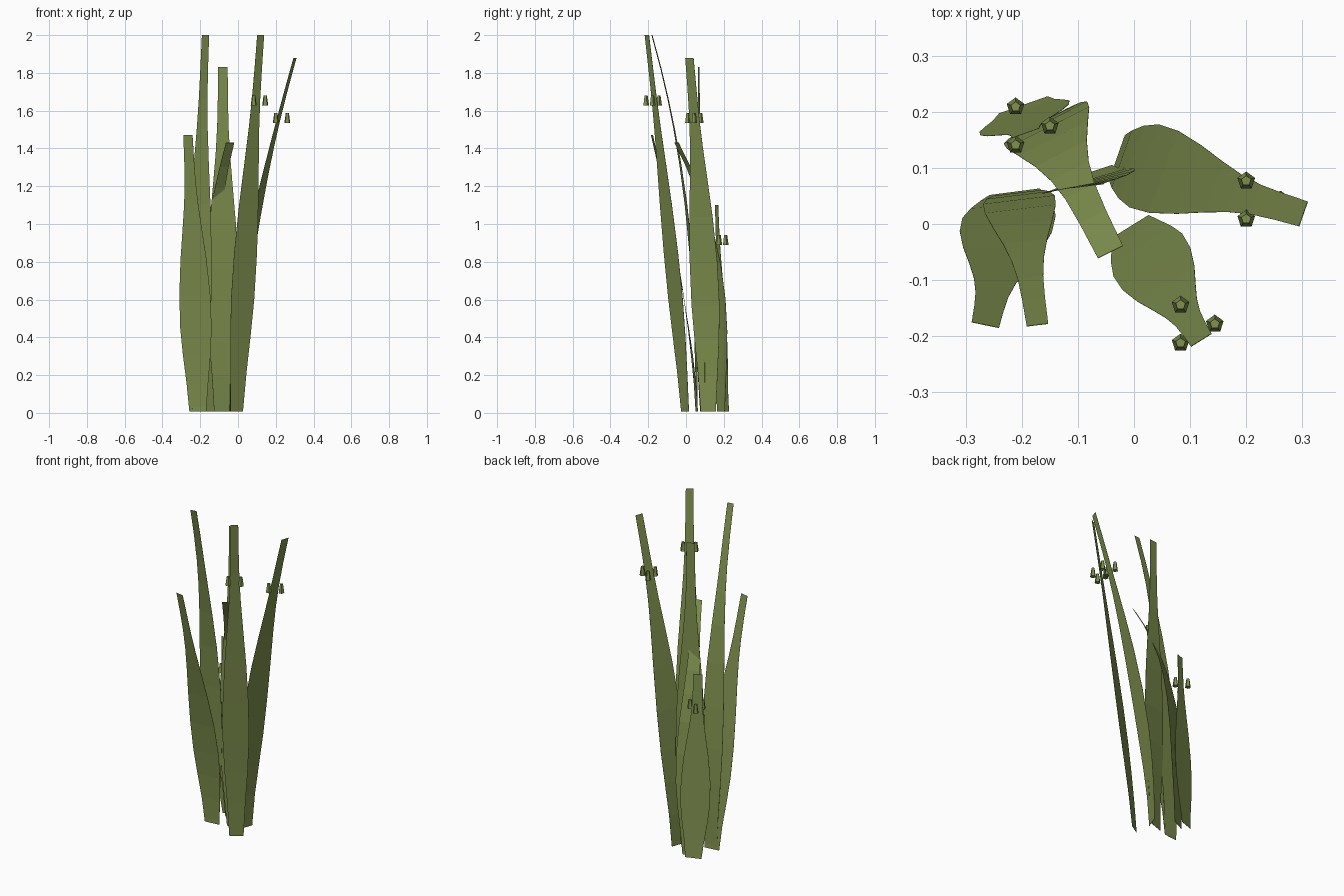
import bpy, bmesh
from mathutils import Vector

old = bpy.data.objects.get("Cube")
if old:
    bpy.data.objects.remove(old, do_unlink=True)

green = bpy.data.materials.new("leaf_green")
green.use_nodes = True
colour = (0.215, 0.282, 0.078, 1)
green.diffuse_color = colour
green.node_tree.nodes["Principled BSDF"].inputs["Base Color"].default_value = colour

# Blade outline: (fraction of height, width)
OUTLINE = [(0, .085), (.1, .108), (.2, .137), (.3, .157), (.42, .155), (.55, .13),
           (.66, .097), (.75, .071), (.83, .056), (.91, .05), (1, .047)]


def finish(bm, name):
    mesh = bpy.data.meshes.new(name)
    bm.to_mesh(mesh)
    bm.free()
    mesh.materials.append(green)
    obj = bpy.data.objects.new(name, mesh)
    bpy.context.collection.objects.link(obj)
    return obj


def blade(name, base, tip, height, bend, across, scale=1.0, across_tip=None):
    """Flat leaf that leans from base to tip, bending more with a higher power."""
    bm = bmesh.new()
    side_base = Vector((*across, 0))
    side_tip = Vector((*(across_tip or across), 0))
    base, tip = Vector((*base, 0)), Vector((*tip, 0))
    previous = None
    for t, width in OUTLINE:
        centre = base.lerp(tip, t ** bend)
        centre.z = 0.008 + (height - 0.008) * t
        half = side_base.lerp(side_tip, t).normalized() * width * scale / 2
        row = [bm.verts.new(centre - half), bm.verts.new(centre + half)]
        if previous:
            bm.faces.new((previous[0], previous[1], row[1], row[0]))
        previous = row
    obj = finish(bm, name)
    thick = obj.modifiers.new("thickness", "SOLIDIFY")
    thick.thickness = 0.001
    thick.offset = 0


def buds(name, x, y, z):
    """Three small five-sided buds around a stem."""
    for i, (dx, dy) in enumerate([(0, .034), (0, -.034), (.061, 0)]):
        bm = bmesh.new()
        bmesh.ops.create_cone(bm, cap_ends=True, segments=5,
                              radius1=.0165, radius2=.009, depth=.053)
        bmesh.ops.translate(bm, verts=bm.verts, vec=(x + dx, y + dy, z))
        finish(bm, f"{name}_{i + 1}")


# Leaves
blade("front_leaf", (-.007, -.005), (.12, -.207), 2.0, 1.15, (.85, .53), .92)
blade("left_leaf", (-.03, .118), (.302, .018), 1.88, 1.6, (.33, .94))
blade("right_short_leaf", (-.213, .057), (-.265, -.18), 1.47, 1.4, (.99, .13), 1.06, (.98, -.2))
blade("right_tall_leaf", (-.207, .056), (-.172, -.18), 2.0, 2.4, (.99, .12), .82)
blade("middle_leaf", (-.083, .09), (-.08, .068), 1.83, .4, (.94, .32), 1.08, (.99, .12))
blade("drooping_leaf", (-.16, .185), (-.042, -.05), 1.43, 3.3, (.89, .45), 1.06)
blade("back_short_leaf", (-.197, .212), (-.193, .162), 1.1, .75, (.94, .33), 1.08)

# Bud clusters
buds("front_bud", .083, -.178, 1.655)
buds("left_bud", .2, .043, 1.56)
buds("back_bud", -.211, .175, .915)
